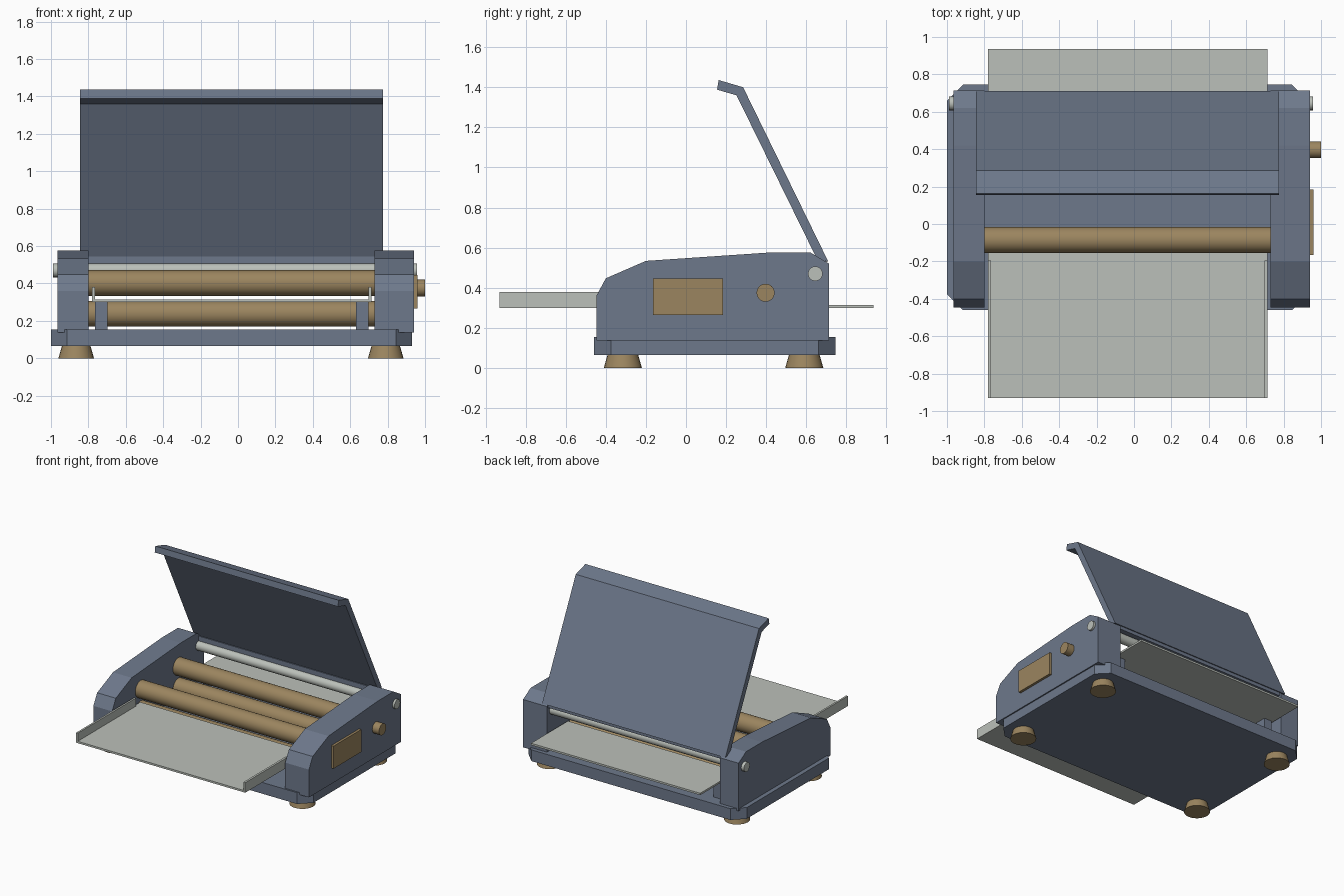
import bpy, bmesh, math
from mathutils import Matrix

if "Cube" in bpy.data.objects:
    bpy.data.objects.remove(bpy.data.objects["Cube"])


def material(name, rgb):
    m = bpy.data.materials.new(name)
    m.diffuse_color = (*rgb, 1)
    m.use_nodes = True
    m.node_tree.nodes["Principled BSDF"].inputs["Base Color"].default_value = m.diffuse_color
    return m


BLUE = material("slate_blue", (0.155, 0.19, 0.26))
BROWN = material("warm_brown", (0.33, 0.235, 0.115))
GREY = material("pale_grey", (0.50, 0.53, 0.49))


def finish(name, bm, mat, smooth=False):
    bmesh.ops.recalc_face_normals(bm, faces=bm.faces)
    mesh = bpy.data.meshes.new(name)
    bm.to_mesh(mesh)
    bm.free()
    mesh.materials.append(mat)
    ob = bpy.data.objects.new(name, mesh)
    bpy.context.collection.objects.link(ob)
    if smooth:
        bpy.ops.object.select_all(action='DESELECT')
        ob.select_set(True)
        bpy.context.view_layer.objects.active = ob
        bpy.ops.object.shade_smooth_by_angle(angle=math.radians(35))
    return ob


def extrude(name, points, offset, mat):
    """Closed outline swept along an offset."""
    bm = bmesh.new()
    face = bm.faces.new([bm.verts.new(p) for p in points])
    new = bmesh.ops.extrude_face_region(bm, geom=[face])["geom"]
    bmesh.ops.translate(bm, vec=offset,
                        verts=[v for v in new if isinstance(v, bmesh.types.BMVert)])
    return finish(name, bm, mat)


def side_profile(name, yz, x0, x1, mat):
    return extrude(name, [(x0, y, z) for y, z in yz], (x1 - x0, 0, 0), mat)


def box(name, x0, x1, y0, y1, z0, z1, mat):
    return side_profile(name, [(y0, z0), (y1, z0), (y1, z1), (y0, z1)], x0, x1, mat)


def rod(name, x0, x1, y, z, r, mat, segments=32):
    """Cylinder lying along x."""
    bm = bmesh.new()
    mtx = Matrix.Translation(((x0 + x1) / 2, y, z)) @ Matrix.Rotation(math.pi / 2, 4, 'Y')
    bmesh.ops.create_cone(bm, cap_ends=True, segments=segments, radius1=r, radius2=r,
                          depth=x1 - x0, matrix=mtx)
    return finish(name, bm, mat, smooth=True)


# Base slab with chamfered corners
X0, X1, Y0, Y1, C = -1.0, 0.93, -0.46, 0.745, 0.085
outline = [(X0 + C, Y0), (X1 - C, Y0), (X1, Y0 + C), (X1, Y1 - C),
           (X1 - C, Y1), (X0 + C, Y1), (X0, Y1 - C), (X0, Y0 + C)]
extrude("base", [(x, y, 0.065) for x, y in outline], (0, 0, 0.09), BLUE)

# Tapered feet
for x in (-0.865, 0.79):
    for y in (-0.315, 0.59):
        bm = bmesh.new()
        bmesh.ops.create_cone(bm, cap_ends=True, segments=24, radius1=0.095, radius2=0.075,
                              depth=0.07, matrix=Matrix.Translation((x, y, 0.035)))
        finish("foot", bm, BROWN, smooth=True)

# Side housings
housing = [(-0.447, 0.138), (-0.447, 0.36), (-0.4, 0.447), (-0.2, 0.534),
           (0.42, 0.576), (0.62, 0.576), (0.714, 0.52), (0.714, 0.138)]
side_profile("left_housing", housing, -0.965, -0.80, BLUE)
side_profile("right_housing", housing, 0.73, 0.94, BLUE)

# Raised lid with bent front lip, and the hinge bar under it
lid = [(0.71, 0.53), (0.285, 1.40), (0.163, 1.436), (0.155, 1.388),
       (0.252, 1.36), (0.655, 0.54)]
side_profile("lid", lid, -0.845, 0.775, BLUE)
box("hinge_bar", -0.80, 0.73, 0.645, 0.70, 0.505, 0.545, BLUE)
rod("hinge_rod", -0.99, 0.957, 0.645, 0.47, 0.037, GREY, 16)

# Two pairs of rollers
for y in (-0.085, 0.39):
    for z in (0.238, 0.402):
        rod("roller", -0.80, 0.73, y, z, 0.069, BROWN)

# Feed tray with side rails, and output tray
box("feed_tray", -0.78, 0.715, -0.93, -0.12, 0.30, 0.315, GREY)
box("left_rail", -0.78, -0.765, -0.93, -0.195, 0.30, 0.38, GREY)
box("right_rail", 0.698, 0.715, -0.93, -0.195, 0.30, 0.38, GREY)
box("output_tray", -0.78, 0.715, 0.47, 0.935, 0.30, 0.315, GREY)

# Tray support posts
for y in (-0.29, 0.56):
    for x in (-0.765, 0.63):
        box("tray_support", x, x + 0.068, y, y + 0.09, 0.15, 0.302, BLUE)

# Control panel and knob on the right housing
box("control_panel", 0.935, 0.96, -0.165, 0.185, 0.265, 0.445, BROWN)
rod("knob", 0.935, 1.0, 0.397, 0.375, 0.045, BROWN, 24)
